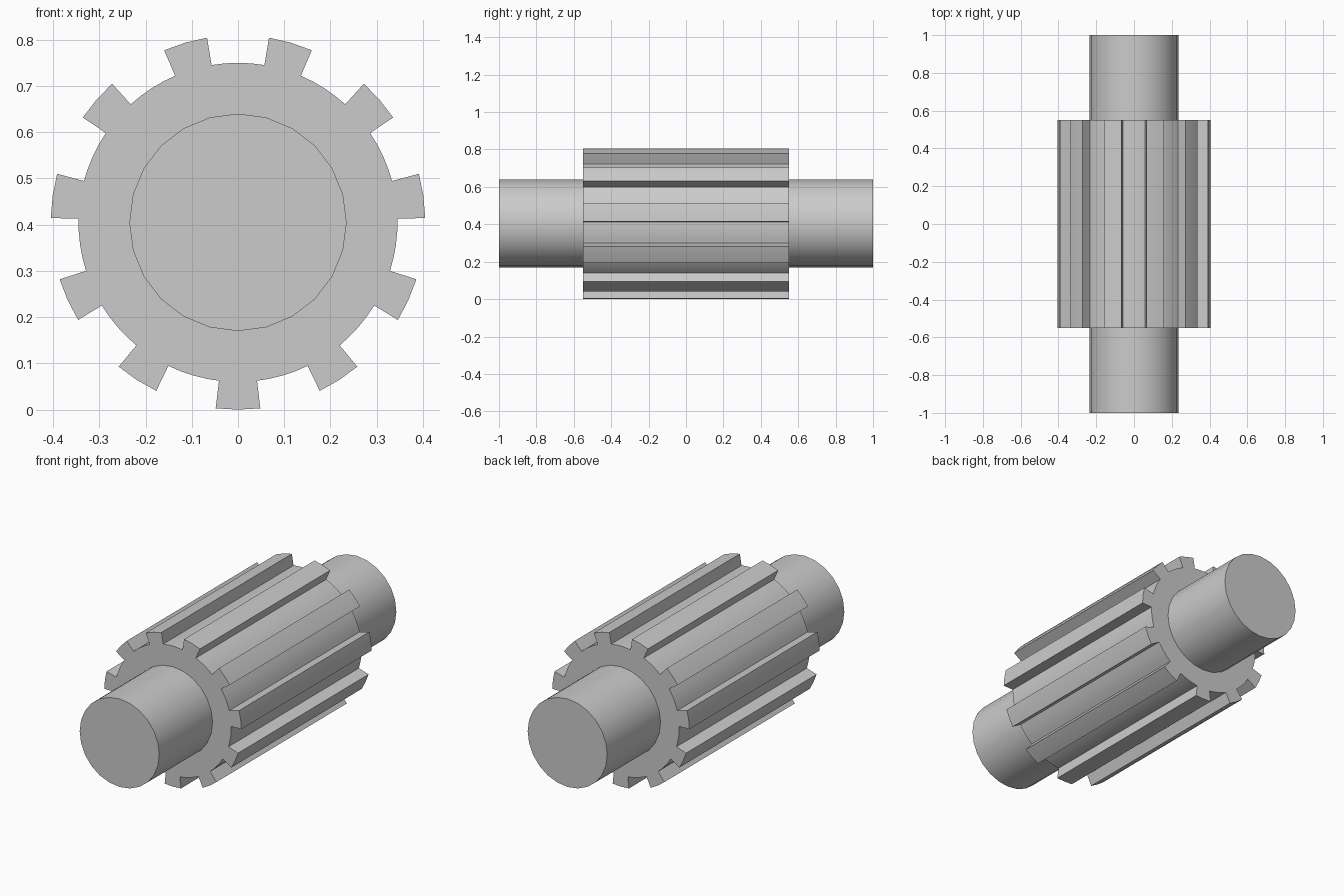
import bpy
import bmesh
from math import sin, cos, pi, radians

cube = bpy.data.objects.get("Cube")
if cube:
    bpy.data.objects.remove(cube, do_unlink=True)

TEETH = 11
TIP_R, ROOT_R, SHAFT_R = 0.405, 0.345, 0.235
TOOTH_HALF = radians(6.85)
GEAR_HALF, SHAFT_HALF = 0.55, 1.0

steel = bpy.data.materials.new("grey_steel")
steel.use_nodes = True
grey = (0.6, 0.6, 0.6, 1)
steel.diffuse_color = grey
steel.node_tree.nodes["Principled BSDF"].inputs["Base Color"].default_value = grey


def arc(radius, start, end, steps):
    """Points on an arc, with the angle measured from straight down."""
    angles = [start + (end - start) * i / steps for i in range(steps + 1)]
    return [(radius * sin(a), -radius * cos(a)) for a in angles]


def extrude_along_y(name, outline, y0, y1):
    """Solid prism from an outline in x and z."""
    bm = bmesh.new()
    face = bm.faces.new([bm.verts.new((x, y0, z + TIP_R)) for x, z in outline])
    result = bmesh.ops.extrude_face_region(bm, geom=[face])
    moved = [v for v in result["geom"] if isinstance(v, bmesh.types.BMVert)]
    bmesh.ops.translate(bm, vec=(0, y1 - y0, 0), verts=moved)
    bmesh.ops.recalc_face_normals(bm, faces=bm.faces)
    mesh = bpy.data.meshes.new(name)
    bm.to_mesh(mesh)
    bm.free()
    mesh.materials.append(steel)
    obj = bpy.data.objects.new(name, mesh)
    bpy.context.collection.objects.link(obj)
    bpy.ops.object.select_all(action="DESELECT")
    obj.select_set(True)
    bpy.context.view_layer.objects.active = obj
    bpy.ops.object.shade_smooth_by_angle(angle=radians(30))
    return obj


# Toothed body: radial tooth sides joined by root arcs
pitch = 2 * pi / TEETH
outline = []
for i in range(TEETH):
    a = i * pitch
    outline += arc(TIP_R, a - TOOTH_HALF, a + TOOTH_HALF, 2)
    outline += arc(ROOT_R, a + TOOTH_HALF, a + pitch - TOOTH_HALF, 4)
extrude_along_y("gear_body", outline, -GEAR_HALF, GEAR_HALF)

# Shaft stubs at both ends
circle = arc(SHAFT_R, 0, 2 * pi, 24)[:-1]
extrude_along_y("front_shaft", circle, -SHAFT_HALF, -GEAR_HALF)
extrude_along_y("back_shaft", circle, GEAR_HALF, SHAFT_HALF)
